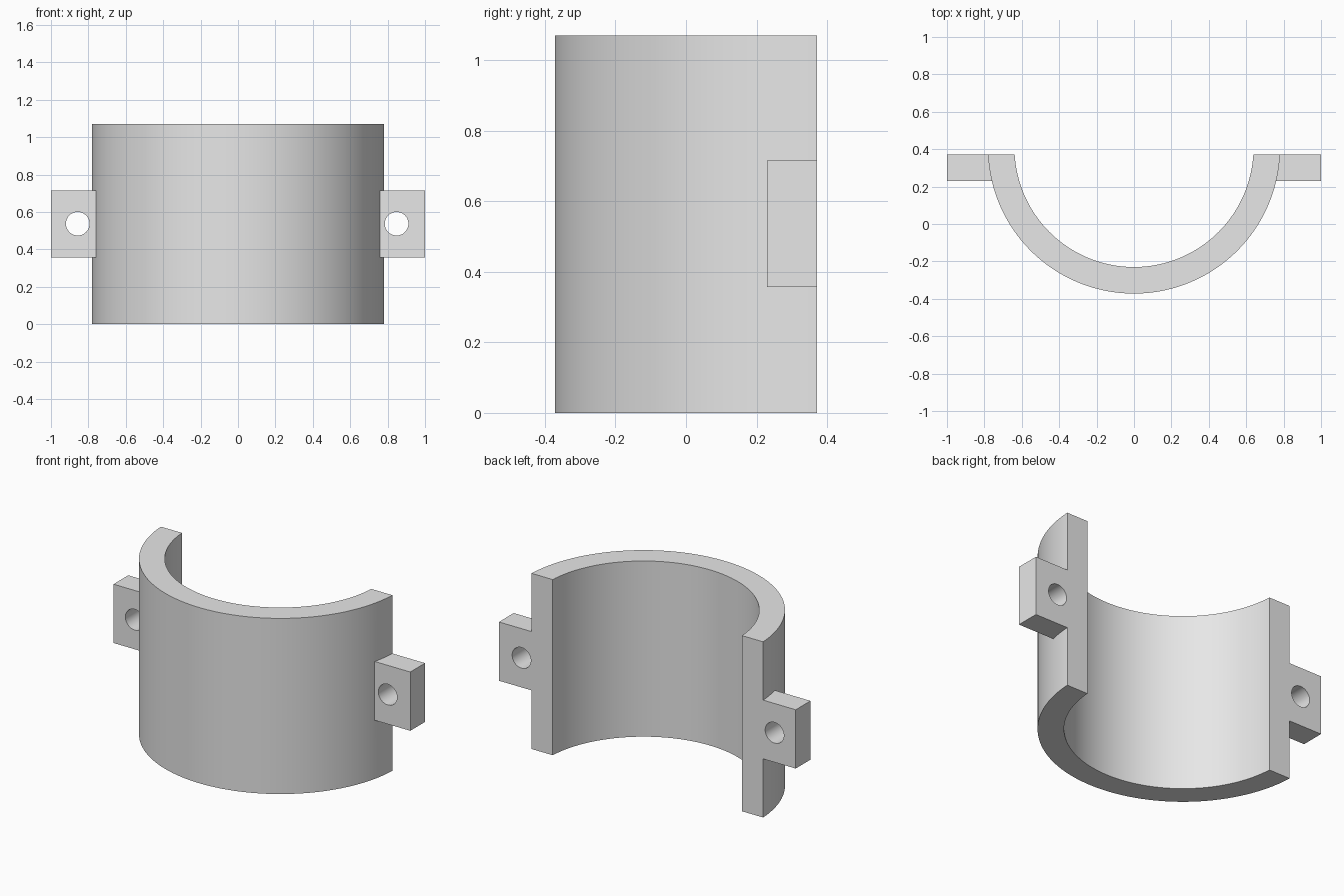
import bpy, bmesh, math
from mathutils import Matrix

if "Cube" in bpy.data.objects:
    bpy.data.objects.remove(bpy.data.objects["Cube"], do_unlink=True)

HEIGHT = 1.07
BACK = 0.372                # flat mating plane
CENTRE_Y = 0.409            # axis of the shell
OUTER, INNER = 0.781, 0.639
SEGMENTS = 96
LUG_FRONT, LUG_LOW, LUG_HIGH = 0.23, 0.357, 0.715
HOLE_Z, HOLE_RADIUS = 0.537, 0.063

grey = bpy.data.materials.new("light_grey")
grey.use_nodes = True
colour = (0.8, 0.8, 0.8, 1)
grey.diffuse_color = colour
grey.node_tree.nodes["Principled BSDF"].inputs["Base Color"].default_value = colour


def make_object(name, bm):
    bmesh.ops.recalc_face_normals(bm, faces=bm.faces)
    mesh = bpy.data.meshes.new(name)
    bm.to_mesh(mesh)
    bm.free()
    mesh.materials.append(grey)
    obj = bpy.data.objects.new(name, mesh)
    bpy.context.collection.objects.link(obj)
    return obj


def arc(radius):
    """Front arc whose ends lie on the mating plane."""
    dip = math.asin((CENTRE_Y - BACK) / radius)
    start, sweep = math.pi + dip, math.pi - 2 * dip
    angles = [start + sweep * i / SEGMENTS for i in range(SEGMENTS + 1)]
    return [(radius * math.cos(a), CENTRE_Y + radius * math.sin(a)) for a in angles]


def boolean(target, tool, operation):
    mod = target.modifiers.new(tool.name, "BOOLEAN")
    mod.operation = operation
    mod.solver = "EXACT"
    mod.object = tool
    bpy.context.view_layer.objects.active = target
    bpy.ops.object.modifier_apply(modifier=mod.name)
    bpy.data.objects.remove(tool, do_unlink=True)


# Half-cylinder shell
bm = bmesh.new()
outline = arc(OUTER) + arc(INNER)[::-1]
base = bm.faces.new([bm.verts.new((x, y, 0)) for x, y in outline])
top = bmesh.ops.extrude_face_region(bm, geom=[base])["geom"]
bmesh.ops.translate(bm, vec=(0, 0, HEIGHT),
                    verts=[v for v in top if isinstance(v, bmesh.types.BMVert)])
shell = make_object("clamp_shell", bm)

# Bolt lugs, joined to the shell and drilled front to back
for side, hole_x in ((-1, -0.857), (1, 0.848)):
    bm = bmesh.new()
    size = (0.28, BACK - LUG_FRONT, LUG_HIGH - LUG_LOW)
    centre = (side * 0.86, (BACK + LUG_FRONT) / 2, (LUG_LOW + LUG_HIGH) / 2)
    bmesh.ops.create_cube(bm, size=1, matrix=Matrix.Translation(centre) @ Matrix.Diagonal((*size, 1)))
    boolean(shell, make_object("bolt_lug", bm), "UNION")

    bm = bmesh.new()
    place = Matrix.Translation((hole_x, centre[1], HOLE_Z)) @ Matrix.Rotation(math.pi / 2, 4, "X")
    bmesh.ops.create_cone(bm, cap_ends=True, segments=48, radius1=HOLE_RADIUS,
                          radius2=HOLE_RADIUS, depth=0.4, matrix=place)
    cutter = make_object("bolt_hole_cutter", bm)
    cutter.hide_render = True
    boolean(shell, cutter, "DIFFERENCE")

# Merge the coplanar back faces and shade the curves smooth
bm = bmesh.new()
bm.from_mesh(shell.data)
bmesh.ops.remove_doubles(bm, verts=bm.verts, dist=0.0001)
bmesh.ops.dissolve_limit(bm, angle_limit=math.radians(0.5), verts=bm.verts, edges=bm.edges)
bm.to_mesh(shell.data)
bm.free()
bpy.ops.object.select_all(action="DESELECT")
shell.select_set(True)
bpy.context.view_layer.objects.active = shell
bpy.ops.object.shade_smooth_by_angle(angle=math.radians(30))
